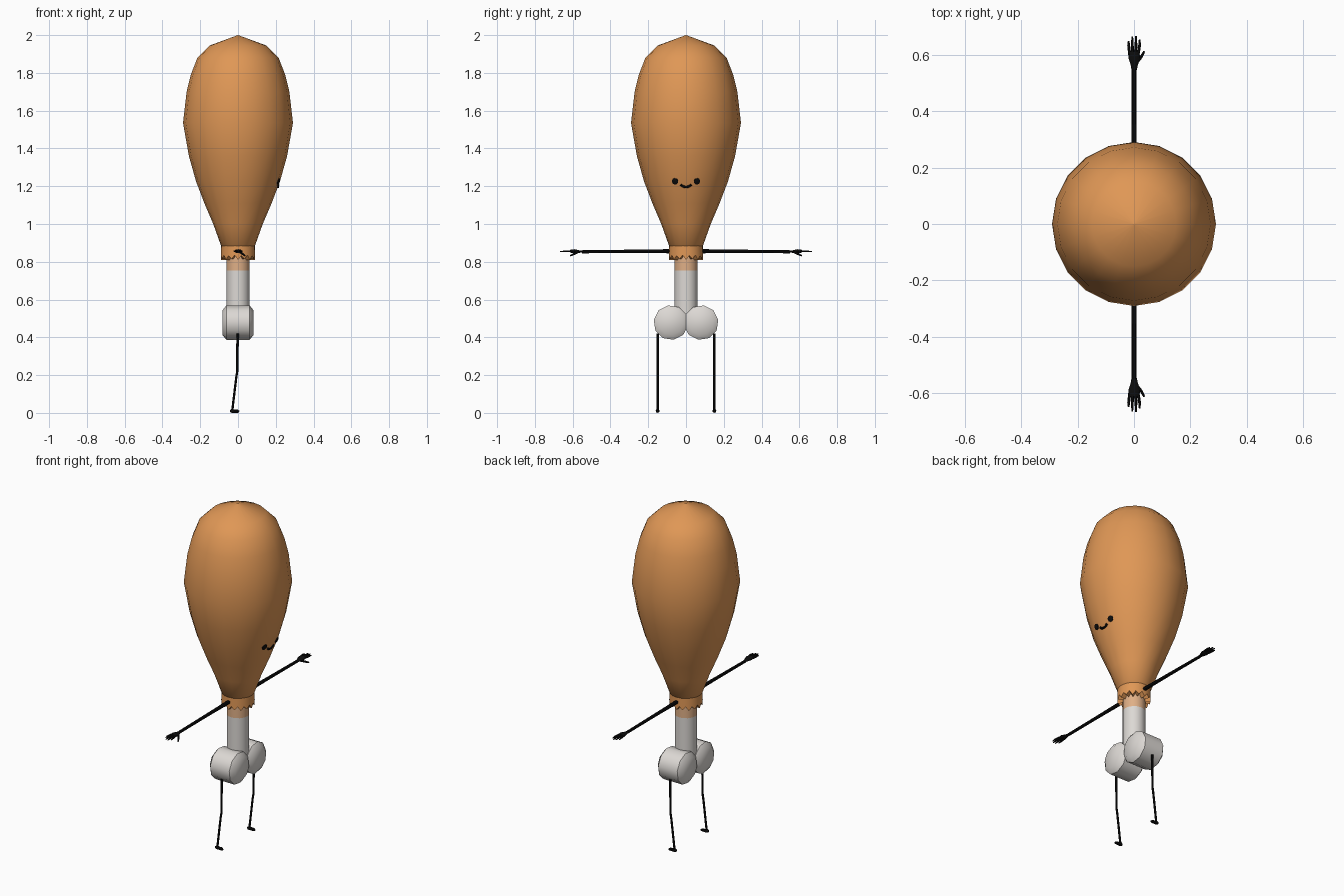
import bpy, bmesh, math
from mathutils import Vector

if "Cube" in bpy.data.objects:
    bpy.data.objects.remove(bpy.data.objects["Cube"])


def material(name, rgb):
    m = bpy.data.materials.new(name)
    m.diffuse_color = (*rgb, 1)
    m.use_nodes = True
    m.node_tree.nodes["Principled BSDF"].inputs["Base Color"].default_value = m.diffuse_color
    return m


ORANGE = material("roast orange", (0.74, 0.31, 0.092))
TAN = material("pale tan", (0.74, 0.43, 0.24))
BONE = material("bone white", (0.72, 0.69, 0.66))
BLACK = material("black", (0.004, 0.004, 0.004))


def finish(bm, name, mats, angle=40):
    bmesh.ops.remove_doubles(bm, verts=bm.verts, dist=1e-5)
    bmesh.ops.recalc_face_normals(bm, faces=bm.faces)
    me = bpy.data.meshes.new(name)
    bm.to_mesh(me)
    bm.free()
    ob = bpy.data.objects.new(name, me)
    bpy.context.collection.objects.link(ob)
    for m in mats:
        me.materials.append(m)
    bpy.ops.object.select_all(action='DESELECT')
    ob.select_set(True)
    bpy.context.view_layer.objects.active = ob
    bpy.ops.object.shade_smooth_by_angle(angle=math.radians(angle))
    return ob


def skin(bm, rings, caps=True):
    """Join equal rings of points with quads."""
    vs = [[bm.verts.new(p) for p in r] for r in rings]
    n = len(vs[0])
    for a, b in zip(vs, vs[1:]):
        for i in range(n):
            bm.faces.new((a[i], a[(i + 1) % n], b[(i + 1) % n], b[i]))
    if caps:
        bm.faces.new(vs[0])
        bm.faces.new(vs[-1])


def circle(r, z, n):
    return [(r * math.cos(2 * math.pi * i / n), r * math.sin(2 * math.pi * i / n), z)
            for i in range(n)]


def tube(bm, path, n=6, side=Vector((1, 0, 0)), flat=1.0):
    """Tube through (x, y, z, radius) points; flat squashes it across side."""
    pts = [Vector(p[:3]) for p in path]
    rings = []
    for i, p in enumerate(pts):
        d = (pts[min(i + 1, len(pts) - 1)] - pts[max(i - 1, 0)]).normalized()
        u = (side - d * side.dot(d)).normalized()
        v = d.cross(u)
        r = path[i][3]
        rings.append([p + u * r * math.cos(2 * math.pi * k / n)
                      + v * r * flat * math.sin(2 * math.pi * k / n) for k in range(n)])
    skin(bm, rings)


# Meat body: turned profile
PROFILE = [(0.07, 0.87), (0.09, 0.885), (0.131, 1.0), (0.178, 1.11), (0.222, 1.225), (0.26, 1.36),
           (0.291, 1.535), (0.272, 1.70), (0.25, 1.79), (0.215, 1.88), (0.15, 1.945)]
bm = bmesh.new()
skin(bm, [circle(r, z, 20) for r, z in PROFILE] + [circle(0.0005, 2.0, 20)])
finish(bm, "meat_body", [ORANGE], 50)

# Torn skin cuff with zigzag hem
N = 32
bm = bmesh.new()
hem = [0.81, 0.833, 0.815, 0.835]
rings = [circle(0.07, 0.89, N), circle(0.089, 0.885, N)]
for r in (0.09, 0.06):
    rings.append([(x, y, hem[i % 4]) for i, (x, y, _) in enumerate(circle(r, 0, N))])
skin(bm, rings, False)
finish(bm, "skin_cuff", [ORANGE])

# Bone shaft, tan near the meat
bm = bmesh.new()
skin(bm, [circle(0.061, z, 16) for z in (0.47, 0.754, 0.88)])
for f in bm.faces:
    f.material_index = 1 if f.calc_center_median().z > 0.76 else 0
finish(bm, "bone_shaft", [BONE, TAN])

# Bone knobs: two chamfered drums lying along x
for s, name in ((-1, "bone_knob_left"), (1, "bone_knob_right")):
    bm = bmesh.new()
    rings = []
    for x, r in ((-0.083, 0.065), (-0.062, 0.092), (0.062, 0.092), (0.083, 0.065)):
        rings.append([(x, s * (0.08 + r * math.cos(2 * math.pi * (k + 0.25) / 10)),
                       0.478 + r * math.sin(2 * math.pi * (k + 0.25) / 10)) for k in range(10)])
    skin(bm, rings)
    finish(bm, name, [BONE], 42)

# Arms with hands, legs with feet
for s, tag in ((-1, "left"), (1, "right")):
    bm = bmesh.new()
    tube(bm, [(0, s * 0.07, 0.856, 0.011), (0, s * 0.3, 0.855, 0.009),
              (0, s * 0.55, 0.853, 0.008)], 8)
    finish(bm, "arm_" + tag, [BLACK])

    bm = bmesh.new()
    tube(bm, [(0, s * 0.54, 0.853, 0.008), (0.001, s * 0.565, 0.854, 0.013),
              (0.001, s * 0.59, 0.856, 0.021), (0, s * 0.612, 0.855, 0.019)], 8, flat=0.5)
    for x0, x1, tip in ((-0.015, -0.019, 0.65), (-0.005, -0.006, 0.665),
                        (0.005, 0.007, 0.667), (0.014, 0.02, 0.655)):
        tube(bm, [(x0, s * 0.60, 0.856, 0.0055), (x1, s * 0.635, 0.856, 0.005),
                  (x1, s * tip, 0.854, 0.003)])
    # thumb
    tube(bm, [(0.008, s * 0.572, 0.852, 0.007), (0.025, s * 0.592, 0.842, 0.006),
              (0.036, s * 0.612, 0.832, 0.004)], side=Vector((0, 0, 1)))
    finish(bm, "hand_" + tag, [BLACK])

    bm = bmesh.new()
    y = s * 0.15
    tube(bm, [(-0.002, y, 0.42, 0.007), (-0.004, y, 0.22, 0.006),
              (-0.009, y, 0.19, 0.006), (-0.030, y, 0.015, 0.006)], 8)
    finish(bm, "leg_" + tag, [BLACK])

    bm = bmesh.new()
    tube(bm, [(-0.042, y, 0.009, 0.006), (-0.034, y, 0.0105, 0.0105),
              (-0.015, y, 0.009, 0.009), (-0.004, y, 0.009, 0.009),
              (0.006, y, 0.006, 0.005)], 8, side=Vector((0, 0, 1)))
    finish(bm, "foot_" + tag, [BLACK])


# Face on the +x side
def surface(y, z):
    for (r0, z0), (r1, z1) in zip(PROFILE, PROFILE[1:]):
        if z0 <= z <= z1:
            r = r0 + (r1 - r0) * (z - z0) / (z1 - z0)
            a = math.asin(y / r)
            r *= math.cos(math.radians(9)) / math.cos(
                abs(a) % math.radians(18) - math.radians(9))
            return Vector((math.sqrt(r * r - y * y), y, z))


for s, tag in ((-1, "left"), (1, "right")):
    p = surface(s * 0.058, 1.226)
    n = Vector((p.x, p.y, -0.35 * 0.22)).normalized()
    bm = bmesh.new()
    tube(bm, [(*(p - n * 0.004), 0.017), (*(p + n * 0.003), 0.017),
              (*(p + n * 0.005), 0.013)], 14, side=Vector((0, 0, 1)))
    finish(bm, "eye_" + tag, [BLACK])

bm = bmesh.new()
path = []
for i in range(9):
    t = i / 4 - 1
    p = surface(t * 0.028, 1.196 + 0.012 * t * t)
    path.append((p.x + 0.001, p.y, p.z, 0.007))
tube(bm, path, 8, flat=0.9)
finish(bm, "mouth", [BLACK])
